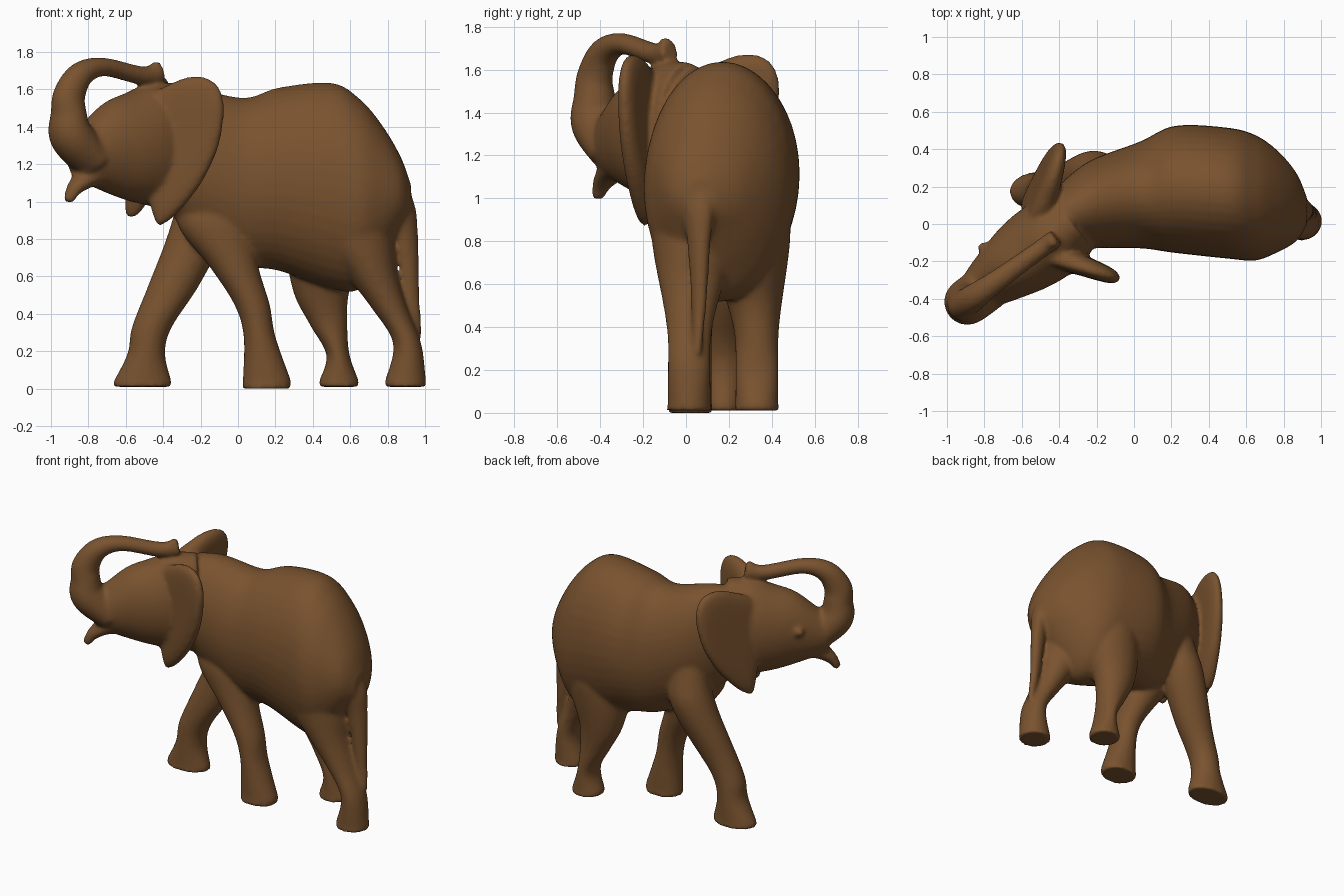
import bpy, bmesh, math
from mathutils import Vector

if "Cube" in bpy.data.objects:
    bpy.data.objects.remove(bpy.data.objects["Cube"])

hide = bpy.data.materials.new("brown_hide")
hide.diffuse_color = (0.19, 0.085, 0.028, 1)
hide.use_nodes = True
hide.node_tree.nodes["Principled BSDF"].inputs["Base Color"].default_value = hide.diffuse_color
X, Y, Z = Vector((1, 0, 0)), Vector((0, 1, 0)), Vector((0, 0, 1))
SIDE = Vector((0.62, -0.785, 0))      # sideways direction of the turned head


def spline(pts, steps, closed=False):
    """Catmull-Rom smoothing of a list of equal-length tuples."""
    n, out = len(pts), []
    get = (lambda i: pts[i % n]) if closed else (lambda i: pts[max(0, min(n - 1, i))])
    for i in range(n if closed else n - 1):
        a, b, c, d = (get(i + k) for k in (-1, 0, 1, 2))
        for s in range(steps):
            t = s / steps
            out.append(tuple(0.5 * (2 * q + (r - p) * t + (2 * p - 5 * q + 4 * r - w) * t * t
                                    + (3 * q - p - 3 * r + w) * t ** 3)
                             for p, q, r, w in zip(a, b, c, d)))
    if not closed:
        out.append(tuple(pts[-1]))
    return out


def skin(bm, rings):
    """Bridge a stack of point rings and cap both ends."""
    vs = [[bm.verts.new(p) for p in ring] for ring in rings]
    n = len(vs[0])
    fs = [bm.faces.new((p[i], p[(i + 1) % n], q[(i + 1) % n], q[i]))
          for p, q in zip(vs, vs[1:]) for i in range(n)]
    fs += [bm.faces.new(vs[0][::-1]), bm.faces.new(vs[-1])]
    bmesh.ops.recalc_face_normals(bm, faces=fs)


def loft(bm, s, u, v=None):
    """Elliptical sections (x, y, z, half_u, half_v); v follows the path if not given."""
    rings = []
    for i, (x, y, z, a, b) in enumerate(s):
        t = Vector(s[min(i + 1, len(s) - 1)][:3]) - Vector(s[max(i - 1, 0)][:3])
        w = v or t.cross(u).normalized()
        rings.append([Vector((x, y, z)) + u * (a * math.cos(k * math.tau / 40))
                      + w * (b * math.sin(k * math.tau / 40)) for k in range(40)])
    skin(bm, rings)


def head_loft(bm, sections, y0, v=None):
    """Sections (x, z, half_width, half_depth) in the upright plane of the turned head."""
    loft(bm, [(x, .72 * x + y0, z, a, b) for x, z, a, b in spline(sections, 6)], SIDE, v)


def leg(bm, path, y_top, y_foot, width_top, foot_z=0.01):
    """Side profile (x, z, half_x); depth and half width ease from shoulder to foot."""
    x, z, h = path[-1]
    s = []
    for px, pz, ph in spline(path, 6):
        k = max(0, min(1, (pz - .3) / .6))
        k = k * k * (3 - 2 * k)
        w = (.1 + (width_top - .1) * k) * (1 - 1.6 * max(0, pz - .88))
        s.append((px, y_foot + (y_top - y_foot) * k, pz, ph, w))
    s.append((x, y_foot, foot_z, h, .107))
    loft(bm, s, X, Y)


def finish(name, bm):
    me = bpy.data.meshes.new(name)
    bm.to_mesh(me)
    bm.free()
    ob = bpy.data.objects.new(name, me)
    bpy.context.collection.objects.link(ob)
    me.materials.append(hide)
    for p in me.polygons:
        p.use_smooth = True
    return ob


bm = bmesh.new()

# Torso
torso = [(-.44, .02, 1.31, .15, .29), (-.25, .10, 1.22, .23, .39), (.03, .155, 1.11, .285, .445),
         (.22, .185, 1.12, .34, .49), (.50, .165, 1.085, .35, .55), (.65, .14, 1.04, .335, .51),
         (.77, .12, 1.04, .27, .37), (.87, .09, 1.04, .18, .20), (.925, .07, 1.0, .07, .09)]
loft(bm, spline(torso, 8), Y, Z)

# Legs
leg(bm, [(-.14, 1.2, .13), (-.13, .90, .20), (-.02, .65, .13), (.075, .45, .095),
         (.115, .28, .085), (.155, .04, .130)], .045, .02, .14, 0)
leg(bm, [(-.14, 1.2, .13), (-.22, .84, .15), (-.34, .56, .137), (-.46, .33, .107),
         (-.49, .19, .10), (-.51, .04, .155)], .25, .175, .145)
leg(bm, [(.60, 1.15, .18), (.63, .82, .20), (.71, .62, .14), (.81, .43, .095),
         (.905, .24, .075), (.895, .04, .110)], .035, .015, .20)
leg(bm, [(.50, 1.15, .18), (.47, .78, .21), (.445, .52, .15), (.485, .34, .10),
         (.535, .18, .062), (.54, .04, .107)], .29, .33, .20)

# Head
head_loft(bm, [(-.33, 1.29, .18, .345), (-.46, 1.305, .215, .33), (-.58, 1.295, .205, .29),
               (-.69, 1.29, .172, .245), (-.79, 1.265, .135, .175), (-.86, 1.25, .10, .12)], .245, Z)

# Trunk, curling back to rest on the forehead, with a small finger at its tip
head_loft(bm, [(-.78, 1.22, .125, .10), (-.89, 1.35, .125, .115), (-.905, 1.47, .10, .095),
               (-.902, 1.57, .08, .09), (-.84, 1.68, .07, .07), (-.72, 1.72, .058, .05),
               (-.52, 1.675, .05, .05), (-.415, 1.685, .05, .055)], .225)
head_loft(bm, [(-.47, 1.69, .035, .035), (-.425, 1.74, .03, .022)], .22)

# Lower lip
head_loft(bm, [(-.70, 1.17, .12, .11), (-.79, 1.14, .09, .065), (-.87, 1.075, .055, .04),
               (-.91, 1.0, .03, .025)], .24)

# Tail
loft(bm, spline([(.84, .06, 1.10, .06, .06), (.882, .055, .96, .075, .065), (.903, .06, .80, .055, .058),
                 (.93, .06, .50, .035, .04), (.96, .05, .28, .022, .024)], 6), X * .3 + Y, X)

# Ears: one outline (distance from head, height), thicker towards the head on the inner side
outline = spline([(-.08, 1.50), (.12, 1.64), (.27, 1.67), (.365, 1.62), (.40, 1.50), (.37, 1.30),
                  (.28, 1.11), (.16, .96), (.07, .885), (.015, .90), (-.06, 1.20)], 8, True)


def ear(bm, x, y, angle, inner, height, mid, lean):
    a = math.radians(angle)
    d = Vector((math.cos(a), math.sin(a), 0))
    n = Z.cross(d) * inner
    rings = []
    for k in range(13):
        f = math.radians(-84 + 14 * k)
        sc = math.cos(f) ** .3
        ring = []
        for s, z in outline:
            s, z = .18 + (s - .18) * sc, (z - 1.32) * sc * height
            root = 1 + 1.5 * max(0, 1 - s / .4) if f > 0 else 1
            ring.append(Vector((x + lean * z, y, mid + z)) + d * s + n * (.04 * root * math.sin(f)))
        rings.append(ring)
    skin(bm, rings)


ear(bm, -.46, -.185, -16, 1, 1.0, 1.32, 0)
ear(bm, -.545, .06, 70, -1, .95, 1.34, .12)

# Eyes: shallow bumps on both sides of the head
for loc in ((-.62, -.362, 1.33), (-.805, -.128, 1.33)):
    e = bmesh.ops.create_uvsphere(bm, u_segments=16, v_segments=10, radius=.032)["verts"]
    bmesh.ops.translate(bm, vec=loc, verts=e)

# Fuse everything into one smooth skin
body = finish("elephant_body", bm)
rm = body.modifiers.new("fuse", 'REMESH')
rm.mode, rm.voxel_size, rm.use_smooth_shade = 'VOXEL', 0.013, True
sm = body.modifiers.new("soften", 'SMOOTH')
sm.factor, sm.iterations = 0.5, 10
